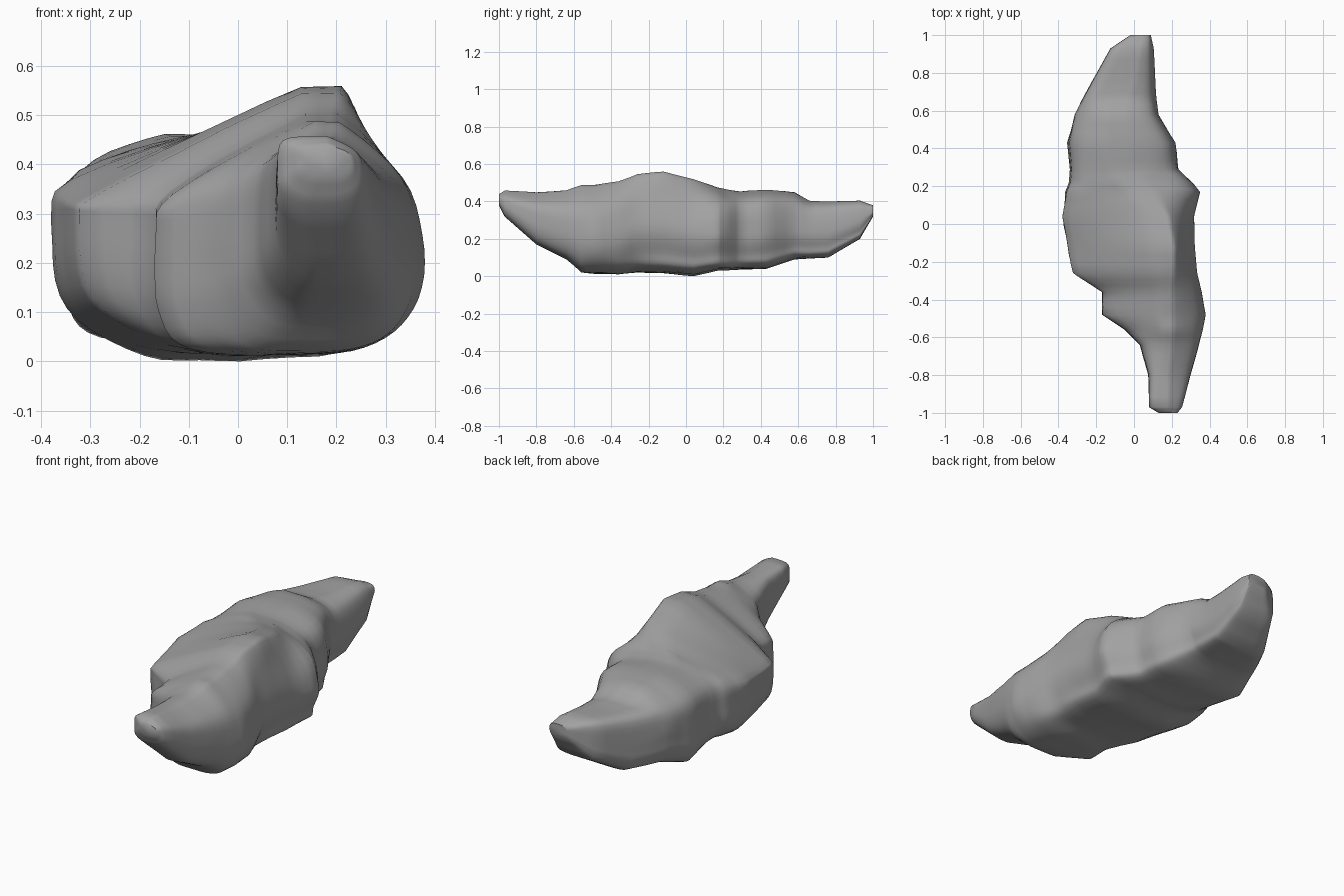
import bpy, bmesh
from mathutils import Vector, noise

if "Cube" in bpy.data.objects:
    bpy.data.objects.remove(bpy.data.objects["Cube"])

# stations along the rock: y, left x, right x, bottom z, top z, left shoulder z, ridge x
STATIONS = [
    (-1.00, 0.13, 0.23, 0.38, 0.44, 0.43, 0.18),
    (-0.97, 0.08, 0.255, 0.32, 0.46, 0.45, 0.17),
    (-0.80, 0.075, 0.30, 0.17, 0.45, 0.43, 0.17),
    (-0.64, 0.03, 0.345, 0.09, 0.46, 0.40, 0.18),
    (-0.56, -0.05, 0.365, 0.02, 0.49, 0.37, 0.18),
    (-0.48, -0.17, 0.38, 0.012, 0.49, 0.34, 0.17),
    (-0.36, -0.17, 0.36, 0.01, 0.51, 0.35, 0.17),
    (-0.26, -0.325, 0.335, 0.02, 0.55, 0.34, 0.17),
    (-0.12, -0.355, 0.325, 0.015, 0.56, 0.35, 0.17),
    (0.04, -0.38, 0.32, 0.0, 0.52, 0.37, 0.14),
    (0.17, -0.365, 0.35, 0.03, 0.475, 0.39, 0.05),
    (0.22, -0.345, 0.31, 0.03, 0.465, 0.39, -0.02),
    (0.29, -0.34, 0.24, 0.035, 0.455, 0.39, -0.06),
    (0.43, -0.355, 0.22, 0.04, 0.465, 0.39, -0.08),
    (0.58, -0.315, 0.13, 0.09, 0.45, 0.38, -0.09),
    (0.66, -0.275, 0.12, 0.095, 0.405, 0.38, -0.07),
    (0.76, -0.22, 0.115, 0.10, 0.40, 0.38, -0.03),
    (0.93, -0.125, 0.105, 0.20, 0.405, 0.39, 0.01),
    (1.00, -0.02, 0.09, 0.32, 0.38, 0.37, 0.04),
]
STEPS = 5


def ramp(y, start, end):
    return min(max((y - start) / (end - start), 0), 1)


def cross_section(y, xl, xr, zb, zt, zl, xp):
    """Rounded, tilted outline of the rock at one station."""
    w, h = xr - xl, zt - zb
    back = ramp(y, .1, .3)       # the back half has a flat top and a steep right wall
    left = max(ramp(y, .15, .4), ramp(y, -.26, -.36) * ramp(y, -.7, -.5))  # full lower left
    right = ramp(y, -.4, -.15)   # full lower right
    peak = (.06 + .06 * back) * w
    pts = [(xl, zb + .5 * h), (xl + .06 * w, zl),
           (xp - peak, zt), (xp + peak, zt),
           (xr - .08 * w, zb + (.76 + .1 * back) * h), (xr, zb + .45 * h),
           (xr - .04 * w, zb + .2 * h), (xr - (.18 - .08 * right) * w, zb + .05 * h),
           (xl + .55 * w, zb), (xl + (.27 - .14 * left) * w, zb + .02 * h),
           (xl + (.04 - .03 * left) * w, zb + .2 * h)]
    pts = [Vector(p) for p in pts]
    ring, n = [], len(pts)
    for i in range(n):
        a, b, c, d = (pts[(i + k) % n] for k in (-1, 0, 1, 2))
        for s in range(STEPS):
            t = s / STEPS
            p = .5 * (2 * b + (c - a) * t + (2 * a - 5 * b + 4 * c - d) * t * t
                      + (3 * b - a - 3 * c + d) * t ** 3)
            ring.append(Vector((min(max(p.x, xl), xr), y, min(max(p.y, zb), zt))))
    return ring


# rock body: skin the stations, with two soft intermediate rings between each pair
rings = [cross_section(*s) for s in STATIONS]
bm = bmesh.new()
loops = []
for i, ring in enumerate(rings):
    last = i == len(rings) - 1
    for t in ((0,) if last else (0, 1 / 3, 2 / 3)):
        loop = []
        for j, p in enumerate(ring):
            q = p if last else p.lerp(rings[i + 1][j], t)
            # gentle weathered unevenness, kept inside the outline
            dent = 1 - 0.03 * abs(noise.noise(q * 5))
            axis = Vector((sum(v.x for v in ring) / len(ring), q.y, 0.27))
            loop.append(bm.verts.new(axis + (q - axis) * dent))
        loops.append(loop)
for a, b in zip(loops, loops[1:]):
    n = len(a)
    for j in range(n):
        bm.faces.new((a[j], a[(j + 1) % n], b[(j + 1) % n], b[j]))
bm.faces.new(loops[0])
bm.faces.new(loops[-1])
low = min(v.co.z for v in bm.verts)
for v in bm.verts:
    v.co.z -= low
bmesh.ops.recalc_face_normals(bm, faces=bm.faces)
mesh = bpy.data.meshes.new("rock")
bm.to_mesh(mesh)
bm.free()
rock = bpy.data.objects.new("rock", mesh)
bpy.context.collection.objects.link(rock)

# dark grey stone
stone = bpy.data.materials.new("stone")
stone.diffuse_color = (0.36, 0.36, 0.36, 1)
stone.use_nodes = True
stone.node_tree.nodes["Principled BSDF"].inputs["Base Color"].default_value = stone.diffuse_color
mesh.materials.append(stone)

bpy.context.view_layer.objects.active = rock
rock.select_set(True)
bpy.ops.object.shade_smooth_by_angle(angle=1.1)
